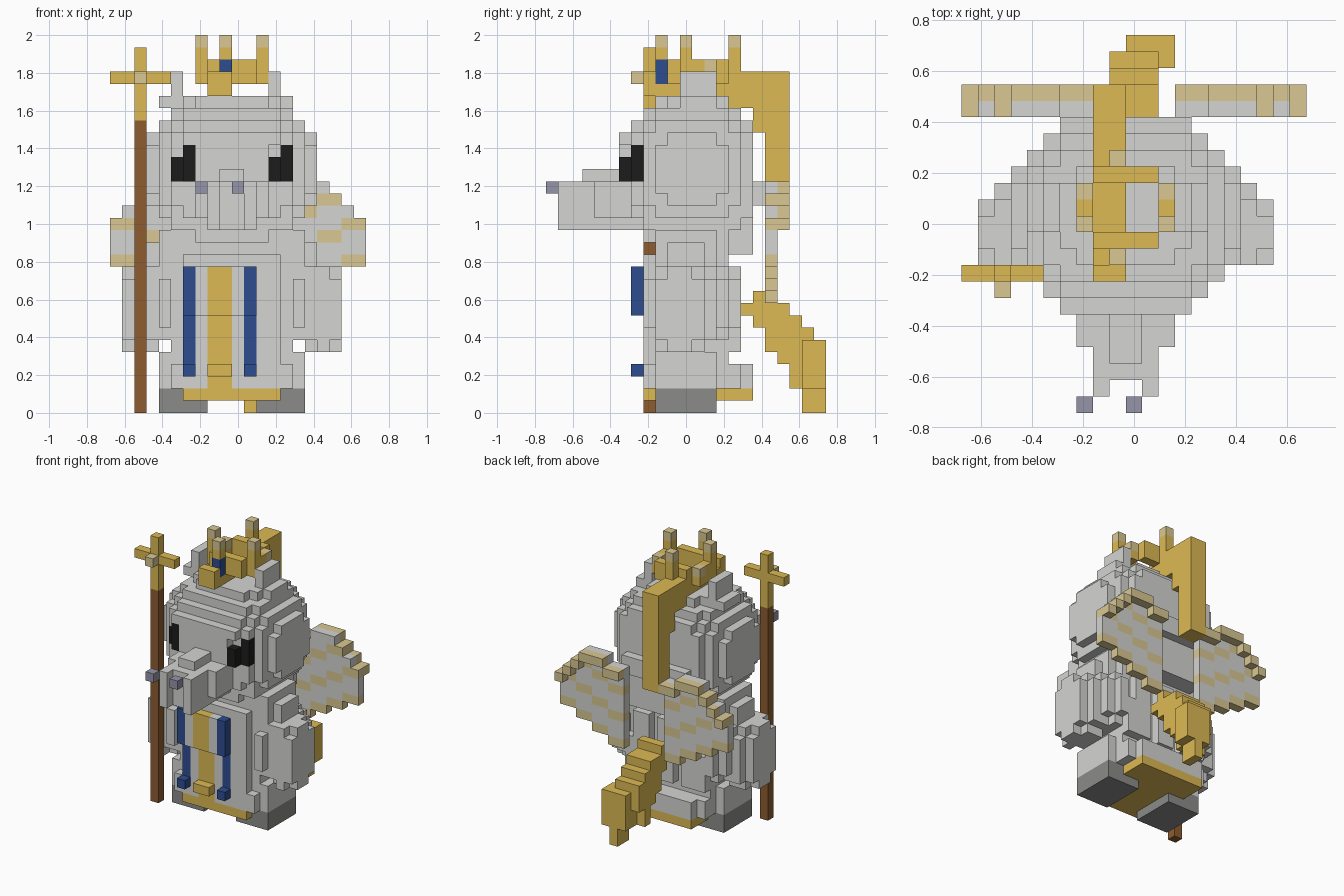
import bpy, bmesh

cube = bpy.data.objects.get("Cube")
if cube:
    bpy.data.objects.remove(cube, do_unlink=True)

U = 2 / 31                       # size of one block
ORIGIN = (10.5, 11.5, 0)         # block coordinates of the world origin

COLOURS = {
    "grey": (0.66, 0.66, 0.65), "gold": (0.72, 0.49, 0.09),
    "pale_gold": (0.70, 0.58, 0.29), "blue": (0.026, 0.075, 0.28),
    "brown": (0.27, 0.11, 0.03), "black": (0.012, 0.012, 0.012),
    "dark_grey": (0.26, 0.26, 0.255), "lilac_grey": (0.30, 0.30, 0.40),
}
MATS = {}
for cname, rgb in COLOURS.items():
    m = bpy.data.materials.new(cname)
    m.use_nodes = True
    m.diffuse_color = (*rgb, 1)
    m.node_tree.nodes["Principled BSDF"].inputs["Base Color"].default_value = (*rgb, 1)
    MATS[cname] = m

cells = {}                       # block -> (part, colour); later parts replace earlier ones


def add(part, colour, *boxes, mirror=None):
    """Fill boxes given as x0, x1, y0, y1, z0, z1; mirror is the sum of mirrored x limits."""
    for x0, x1, y0, y1, z0, z1 in boxes:
        spans = [(x0, x1)]
        if mirror:
            spans.append((mirror - x1, mirror - x0))
        for a, b in spans:
            for x in range(a, b):
                for y in range(y0, y1):
                    for z in range(z0, z1):
                        cells[x, y, z] = (part, colour)


# Robe with stepped corners, flared at the bottom, with ribs down the back
add("robe", "grey", (6, 14, 8, 15, 2, 13), (5, 15, 9, 15, 2, 13), (4, 16, 9, 14, 2, 5),
    (5, 15, 8, 16, 2, 4), (6, 14, 16, 17, 2, 4), (6, 12, 7, 8, 8, 12),
    (3, 17, 10, 13, 12, 14), (4, 16, 9, 14, 12, 15), (5, 15, 9, 15, 13, 15))
add("robe", "grey", (5, 6, 15, 16, 5, 9), (6, 8, 15, 16, 5, 12), (9, 10, 15, 16, 5, 12), mirror=20)
add("hem", "gold", (6, 14, 8, 17, 1, 2))

# Feet
add("feet", "dark_grey", (4, 8, 9, 14, 0, 2), mirror=20)

# Arms, stepping out to rounded sides
add("arms", "grey", (1, 2, 10, 12, 5, 12), (1, 2, 9, 13, 6, 11),
    (2, 3, 9, 13, 5, 12), (2, 3, 9, 14, 6, 11),
    (3, 4, 10, 13, 5, 13), (3, 4, 9, 14, 6, 12), (3, 4, 9, 15, 7, 11),
    (4, 5, 9, 15, 6, 12), (4, 5, 8, 16, 7, 11), mirror=20)

# Robe front: gold panel and two blue ribbons
add("front_panel", "gold", (8, 10, 8, 9, 2, 12), (8, 10, 7, 8, 8, 12), (8, 10, 7, 8, 3, 4))
for x in (6, 11):
    add("ribbons", "blue", (x, x + 1, 8, 9, 3, 12), (x, x + 1, 7, 8, 8, 12), (x, x + 1, 7, 8, 3, 4))

# Head: nested boxes giving a stepped ball, with a flat face
add("head", "grey", (3, 17, 9, 15, 18, 22), (3, 17, 10, 14, 17, 23),
    (4, 16, 8, 16, 17, 23), (4, 16, 9, 15, 16, 24),
    (5, 15, 8, 17, 16, 23), (5, 15, 8, 16, 15, 24), (6, 14, 8, 17, 15, 24),
    (5, 15, 9, 15, 24, 25), (6, 14, 8, 16, 24, 25), (6, 14, 10, 14, 25, 26), (7, 13, 9, 15, 25, 26),
    (6, 14, 9, 17, 14, 15), (7, 13, 8, 17, 14, 15), (6, 14, 9, 17, 13, 14),
    (5, 15, 7, 8, 17, 23), (6, 14, 7, 8, 16, 24), (7, 13, 6, 7, 18, 23), (6, 14, 6, 7, 22, 23))
add("ears", "grey", (4, 6, 11, 14, 25, 26), (13, 15, 11, 14, 25, 26),
    (5, 6, 11, 14, 26, 28), (13, 14, 11, 14, 26, 28))

# Snout with a notched tip, nostrils and eyes
add("snout", "grey", (7, 13, 4, 9, 16, 19), (8, 12, 2, 9, 15, 18), (8, 12, 2, 4, 18, 19),
    (9, 11, 3, 9, 19, 20))
add("snout", "grey", (8, 9, 1, 2, 15, 19), mirror=20)
add("nostrils", "lilac_grey", (7, 8, 0, 1, 18, 19), (10, 11, 0, 1, 18, 19))
add("eyes", "black", (6, 7, 6, 8, 19, 22), (5, 6, 7, 8, 19, 21),
    (14, 15, 7, 8, 19, 22), (13, 14, 6, 8, 19, 21))

# Crest of hair, running over the head and down the back
add("hair", "gold", (8, 10, 8, 9, 26, 28), (8, 10, 9, 16, 26, 27), (8, 10, 15, 18, 25, 28),
    (8, 10, 17, 18, 23, 28), (8, 10, 18, 20, 17, 28))

# Crown ring, points and gem
add("crown", "gold", (8, 12, 10, 11, 27, 29), (8, 12, 14, 15, 27, 29),
    (7, 8, 11, 14, 27, 29), (12, 13, 11, 14, 27, 29))
for x in (7, 12):
    add("crown", "pale_gold", (x, x + 1, 13, 14, 28, 29))
for x, y in ((9, 9), (9, 15), (7, 11), (12, 11)):
    add("crown", "gold", (x, x + 1, y, y + 1, 27, 30))
    add("crown", "pale_gold", (x, x + 1, y, y + 1, 30, 31))
add("gem", "blue", (9, 10, 9, 10, 27, 29))

# Wings: one column per step, with a thick upper rim and staggered pale spots
add("wings", "grey", (6, 14, 17, 18, 17, 19))
TOPS = (18, 18, 19, 19, 19, 18, 17, 16)
BOTTOMS = (9, 9, 10, 10, 11, 11, 12, 12)
for n, (top, bottom) in enumerate(zip(TOPS, BOTTOMS)):
    x = 13 + n
    for z in range(bottom, top):
        spot = z % 3 == (n // 2) % 3
        add("wings", "pale_gold" if spot else "grey", (x, x + 1, 18, 19, z, z + 1), mirror=21)
    add("wings", "pale_gold", (x, x + 1, 19, 20, top - 1, top), mirror=21)

# Tail, stepping down to a narrow tip on the ground
add("tail", "gold", (9, 12, 16, 17, 8, 9), (9, 12, 17, 18, 7, 10), (9, 12, 18, 19, 5, 9),
    (9, 12, 19, 20, 4, 9), (9, 12, 20, 21, 2, 8), (9, 12, 21, 22, 4, 7),
    (10, 13, 21, 23, 2, 6), (11, 12, 21, 23, 0, 2))

# Staff with a crossbar
add("staff", "brown", (2, 3, 8, 9, 0, 24))
add("staff", "gold", (2, 3, 8, 9, 24, 30), (0, 5, 8, 9, 27, 28))
add("staff", "pale_gold", (2, 3, 7, 8, 27, 28))

# The four corners of each face of a block, by direction
SIDES = {
    (1, 0, 0): ((1, 0, 0), (1, 1, 0), (1, 1, 1), (1, 0, 1)),
    (-1, 0, 0): ((0, 0, 0), (0, 0, 1), (0, 1, 1), (0, 1, 0)),
    (0, 1, 0): ((0, 1, 0), (0, 1, 1), (1, 1, 1), (1, 1, 0)),
    (0, -1, 0): ((0, 0, 0), (1, 0, 0), (1, 0, 1), (0, 0, 1)),
    (0, 0, 1): ((0, 0, 1), (1, 0, 1), (1, 1, 1), (0, 1, 1)),
    (0, 0, -1): ((0, 0, 0), (0, 1, 0), (1, 1, 0), (1, 0, 0)),
}


def build(part):
    """Skin the outside of one part's blocks as a single mesh."""
    own = {c: colour for c, (p, colour) in cells.items() if p == part}
    colours = sorted(set(own.values()))
    bm = bmesh.new()
    verts = {}
    for c, colour in own.items():
        for d, corners in SIDES.items():
            if tuple(a + b for a, b in zip(c, d)) in own:
                continue
            face = []
            for corner in corners:
                key = tuple(a + b for a, b in zip(c, corner))
                if key not in verts:
                    verts[key] = bm.verts.new([(k - o) * U for k, o in zip(key, ORIGIN)])
                face.append(verts[key])
            bm.faces.new(face).material_index = colours.index(colour)
    mesh = bpy.data.meshes.new(part)
    bm.to_mesh(mesh)
    bm.free()
    for colour in colours:
        mesh.materials.append(MATS[colour])
    obj = bpy.data.objects.new(part, mesh)
    bpy.context.collection.objects.link(obj)


for part in sorted({p for p, _ in cells.values()}):
    build(part)
